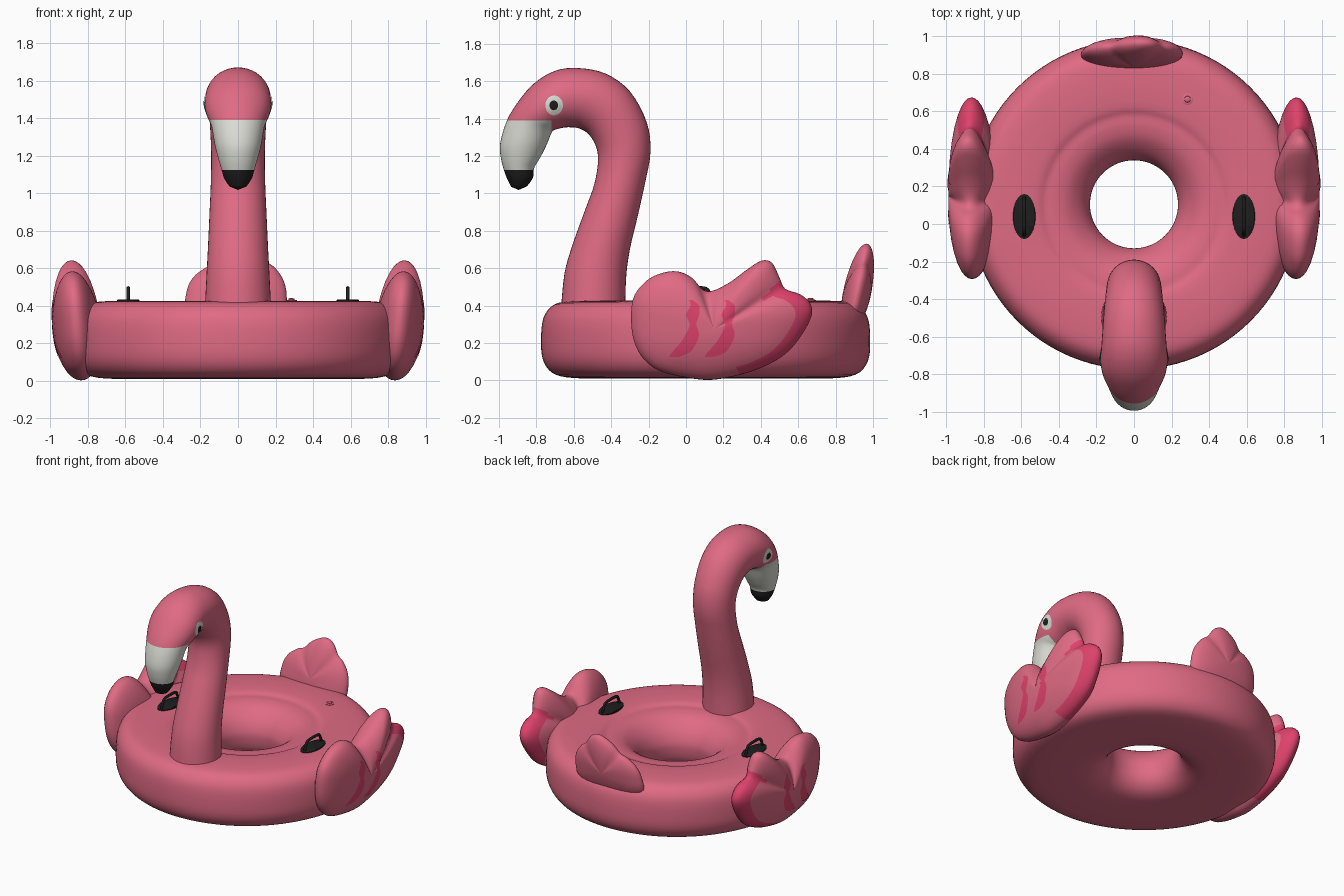
import bpy, bmesh, math
from mathutils import Vector
from mathutils.bvhtree import BVHTree

if "Cube" in bpy.data.objects:
    bpy.data.objects.remove(bpy.data.objects["Cube"])


def material(name, rgb):
    m = bpy.data.materials.new(name)
    m.diffuse_color = (*rgb, 1)
    m.use_nodes = True
    m.node_tree.nodes["Principled BSDF"].inputs["Base Color"].default_value = m.diffuse_color
    return m


PINK = material("pink vinyl", (0.74, 0.145, 0.23))
DEEP = material("deep pink", (0.74, 0.055, 0.15))
WHITE = material("off white", (0.72, 0.72, 0.67))
BLACK = material("black", (0.013, 0.013, 0.013))


def finish(name, bm, mats, mirror=False, normals=True):
    if normals:
        bmesh.ops.recalc_face_normals(bm, faces=bm.faces)
    me = bpy.data.meshes.new(name)
    bm.to_mesh(me)
    ob = bpy.data.objects.new(name, me)
    bpy.context.collection.objects.link(ob)
    for m in mats:
        me.materials.append(m)
    for p in me.polygons:
        p.use_smooth = True
    if mirror:
        ob.modifiers.new("mirror", 'MIRROR')
    return ob


def spline(pts, k, closed=False):
    """Catmull-Rom through tuples of any length."""
    n, out = len(pts), []
    for i in range(n if closed else n - 1):
        q = [pts[j % n] if closed else pts[max(0, min(n - 1, j))] for j in range(i - 1, i + 3)]
        for s in range(k):
            t = s / k
            out.append([0.5 * (2 * b + (c - a) * t + (2 * a - 5 * b + 4 * c - d) * t * t
                               + (3 * b - a - 3 * c + d) * t ** 3) for a, b, c, d in zip(*q)])
    return out if closed else out + [list(pts[-1])]


def loft(bm, loops, closed_path=False):
    """Bridge equal closed loops of points; returns the vertex loops."""
    vs = [[bm.verts.new(p) for p in lp] for lp in loops]
    pairs = list(zip(vs, vs[1:])) + ([(vs[-1], vs[0])] if closed_path else [])
    for a, b in pairs:
        for i in range(len(a)):
            j = (i + 1) % len(a)
            bm.faces.new((a[i], a[j], b[j], b[i]))
    return vs


def fan(bm, loop, p):
    c = bm.verts.new(p)
    for i in range(len(loop)):
        bm.faces.new((loop[i], loop[(i + 1) % len(loop)], c))


def pillow(outline, centre, half, place, notches=()):
    """Inflated cushion: shrinking copies of an outline, raised on both sides."""
    bm = bmesh.new()
    cu, cv = centre

    def ring(s, side):
        pts = []
        for u, v in outline:
            du, dv = u - cu, v - cv
            ang = math.degrees(math.atan2(dv, du))
            g = 1 - sum(d * s * math.exp(-((ang - a) / w) ** 2) for a, w, d in notches)
            pts.append(place(cu + du * s, cv + dv * s, side * g * half * math.sqrt(max(0, 1 - s * s))))
        return pts

    steps = [0.12, 0.25, 0.4, 0.55, 0.7, 0.83, 0.91, 0.96, 0.99]
    loops = [ring(s, 1) for s in steps] + [ring(1, 1)] + [ring(s, -1) for s in reversed(steps)]
    vs = loft(bm, loops)
    fan(bm, vs[0], place(cu, cv, half))
    fan(bm, vs[-1], place(cu, cv, -half))
    return bm


def decal(name, rows, tree, mat, lift=0.003, cols=8):
    """Thin painted patch: rows (z, y0, y1) projected on the +x side of a part."""
    bm, grid = bmesh.new(), []
    for z, y0, y1 in rows:
        line = []
        for c in range(cols + 1):
            y = y0 + (y1 - y0) * c / cols
            hit = tree.ray_cast(Vector((2, y, z)), Vector((-1, 0, 0)))
            if hit[0] is None:
                continue
            line.append(bm.verts.new((hit[0].x + lift, y, z)))
        if len(line) == cols + 1:
            grid.append(line)
    for a, b in zip(grid, grid[1:]):
        for i in range(cols):
            bm.faces.new((a[i], b[i], b[i + 1], a[i + 1]))
    bmesh.ops.recalc_face_normals(bm, faces=bm.faces)
    if sum(f.normal.x for f in bm.faces) < 0:
        bmesh.ops.reverse_faces(bm, faces=bm.faces)
    finish(name, bm, [mat], True, False)


# Swim ring: rounded profile turned around the hole
profile = [(0.88, 0.21), (0.875, 0.30), (0.855, 0.36), (0.81, 0.405), (0.74, 0.422), (0.62, 0.426),
           (0.52, 0.42), (0.475, 0.405), (0.42, 0.402), (0.35, 0.38), (0.28, 0.32), (0.242, 0.25),
           (0.235, 0.19), (0.25, 0.11), (0.30, 0.05), (0.38, 0.018), (0.50, 0.01), (0.70, 0.012),
           (0.80, 0.03), (0.85, 0.07), (0.875, 0.13)]
bm = bmesh.new()
prof = spline(profile, 3, True)
loft(bm, [[(r * math.cos(a), 0.105 + r * math.sin(a), z) for r, z in prof]
          for a in (math.tau * i / 96 for i in range(96))], True)
finish("swim_ring", bm, [PINK])

# Neck, head and beak: oval sections (inner y, z, outer y, z, half width)
sections = [(-.67, .36, -.325, .36, .178), (-.65, .57, -.32, .55, .168), (-.605, .73, -.30, .70, .16),
            (-.54, .91, -.26, .87, .152), (-.49, 1.05, -.22, 1.05, .145), (-.47, 1.18, -.19, 1.22, .143),
            (-.485, 1.26, -.21, 1.38, .147), (-.525, 1.32, -.30, 1.545, .155), (-.575, 1.348, -.43, 1.64, .163),
            (-.615, 1.353, -.58, 1.67, .17), (-.65, 1.352, -.70, 1.655, .175), (-.69, 1.343, -.81, 1.59, .177),
            (-.708, 1.336, -.89, 1.50, .165), (-.72, 1.322, -.955, 1.395, .142), (-.747, 1.255, -.993, 1.27, .125),
            (-.78, 1.19, -.99, 1.19, .107), (-.812, 1.135, -.972, 1.12, .088), (-.818, 1.085, -.955, 1.075, .074),
            (-.85, 1.037, -.935, 1.035, .045)]
bm = bmesh.new()
loops = []
for iy, iz, oy, oz, w in spline(sections, 4):
    mid, axis = Vector((0, (iy + oy) / 2, (iz + oz) / 2)), Vector((0, (oy - iy) / 2, (oz - iz) / 2))
    loops.append([mid + axis * math.cos(a) + Vector((w * math.sin(a), 0, 0))
                  for a in (math.tau * i / 40 for i in range(40))])
vs = loft(bm, loops)
fan(bm, vs[-1], (0, -.895, 1.018))
fan(bm, vs[0], (0, -.5, .36))
bmesh.ops.recalc_face_normals(bm, faces=bm.faces)
head_tree = BVHTree.FromBMesh(bm)
for co, no in (((0, 0, 1.39), (0, 0, 1)), ((0, -.72, 0), (0, 1, 0)), ((0, 0, 1.125), (0, 0, 1))):
    bmesh.ops.bisect_plane(bm, geom=bm.verts[:] + bm.edges[:] + bm.faces[:], plane_co=co, plane_no=no)
for f in bm.faces:
    c = f.calc_center_median()
    if c.y < -.72 and c.z < 1.39:
        f.material_index = 2 if c.z < 1.125 else 1
finish("neck_head_and_beak", bm, [PINK, WHITE, BLACK])


# Eyes: white disc with a dark pupil
def disc_rows(y, z, ry, rz, n=16):
    return [(z + rz * math.cos(a), y - ry * math.sin(a), y + ry * math.sin(a))
            for a in (math.pi * (0.02 + 0.96 * i / n) for i in range(n + 1))]


decal("eye_whites", disc_rows(-.705, 1.47, .047, .053), head_tree, WHITE)
decal("eye_pupils", disc_rows(-.707, 1.47, .023, .026), head_tree, BLACK, 0.006)

# Wings: inflated cushions leaning outwards, with deep pink rear tips
wing_outline = [(-.29, .27), (-.285, .43), (-.22, .525), (-.14, .57), (-.05, .583), (.03, .55), (.09, .485),
                (.145, .48), (.235, .525), (.33, .595), (.405, .64), (.46, .628), (.50, .55), (.53, .49),
                (.61, .46), (.665, .41), (.67, .34), (.61, .23), (.53, .14), (.42, .075), (.29, .03),
                (.14, .003), (.02, .012), (-.11, .04), (-.19, .08), (-.255, .155)]
bm = pillow(spline(wing_outline, 4, True), (.15, .27), .13,
            lambda y, z, t: Vector((.86 + .08 * (z - .3) + t, y, z)), ((103, 16, .35), (32, 7, .25)))
bmesh.ops.recalc_face_normals(bm, faces=bm.faces)
wing_tree = BVHTree.FromBMesh(bm)
for f in bm.faces:
    c = f.calc_center_median()
    t = c.x - .86 - .08 * (c.z - .3)
    ang = math.degrees(math.atan2(c.z - .27, c.y - .15))
    if -62 < ang < 37 and abs(t) < .13 * .53:
        f.material_index = 1
finish("wings", bm, [PINK, DEEP], True)

# Wavy feather stripes on the wings
stripe = [(.43, .015, .035), (.40, .025, .07), (.35, .0, .07), (.30, .02, .055), (.25, .0, .07),
          (.20, -.03, .055), (.15, -.075, .02), (.125, -.09, -.04)]
for n, shift in enumerate((0, .19)):
    rows = [(z, a + shift, b + shift) for z, a, b in spline(stripe, 4)]
    decal(f"wing_stripes_{n + 1}", rows, wing_tree, DEEP)

# Tail: lobed cushion leaning backwards
tail_outline = [(-.27, .36), (-.275, .47), (-.24, .55), (-.17, .605), (-.12, .625), (-.06, .685), (.03, .73),
                (.10, .71), (.15, .64), (.20, .60), (.245, .53), (.26, .44), (.24, .35), (.12, .28), (-.12, .28)]
bm = pillow(spline(tail_outline, 4, True), (0, .46), .076,
            lambda x, z, t: Vector((x, .902 + .19 * (z - .4) - t, z)), ((48, 12, .2), (127, 14, .2)))
finish("tail", bm, [PINK])

# Handles: oval pad with a raised grip
bm = bmesh.new()
ovals = [[(.585 + .06 * k * math.cos(a), .04 + .12 * k * math.sin(a), z)
          for a in (math.tau * i / 32 for i in range(32))] for k, z in ((1, .415), (1, .43), (.95, .433))]
vs = loft(bm, ovals)
fan(bm, vs[-1], (.585, .04, .434))
grip = spline([(-.06, .425), (-.045, .465), (-.025, .49), (.04, .495), (.105, .49), (.125, .465), (.14, .425)], 4)
loops = []
for i, (y, z) in enumerate(grip):
    a, b = grip[max(0, i - 1)], grip[min(len(grip) - 1, i + 1)]
    d = Vector((0, b[0] - a[0], b[1] - a[1])).normalized()
    up = Vector((0, -d.z, d.y))
    loops.append([Vector((.585, y, z)) + .010 * math.cos(q) * up + Vector((.009 * math.sin(q), 0, 0))
                  for q in (math.tau * j / 10 for j in range(10))])
loft(bm, loops)
handles = finish("handles", bm, [BLACK], True)

# Air valve on the back of the ring
bm = bmesh.new()
vs = loft(bm, [[(.285 + r * math.cos(a), .665 + r * math.sin(a), z) for a in (math.tau * i / 24 for i in range(24))]
               for r, z in ((.03, .415), (.03, .429), (.026, .431), (.017, .431), (.016, .437), (.012, .44))])
fan(bm, vs[-1], (.285, .665, .441))
valve = finish("air_valve", bm, [PINK])

for ob in (handles, valve):
    bpy.ops.object.select_all(action='DESELECT')
    ob.select_set(True)
    bpy.context.view_layer.objects.active = ob
    bpy.ops.object.shade_smooth_by_angle(angle=math.radians(40))
